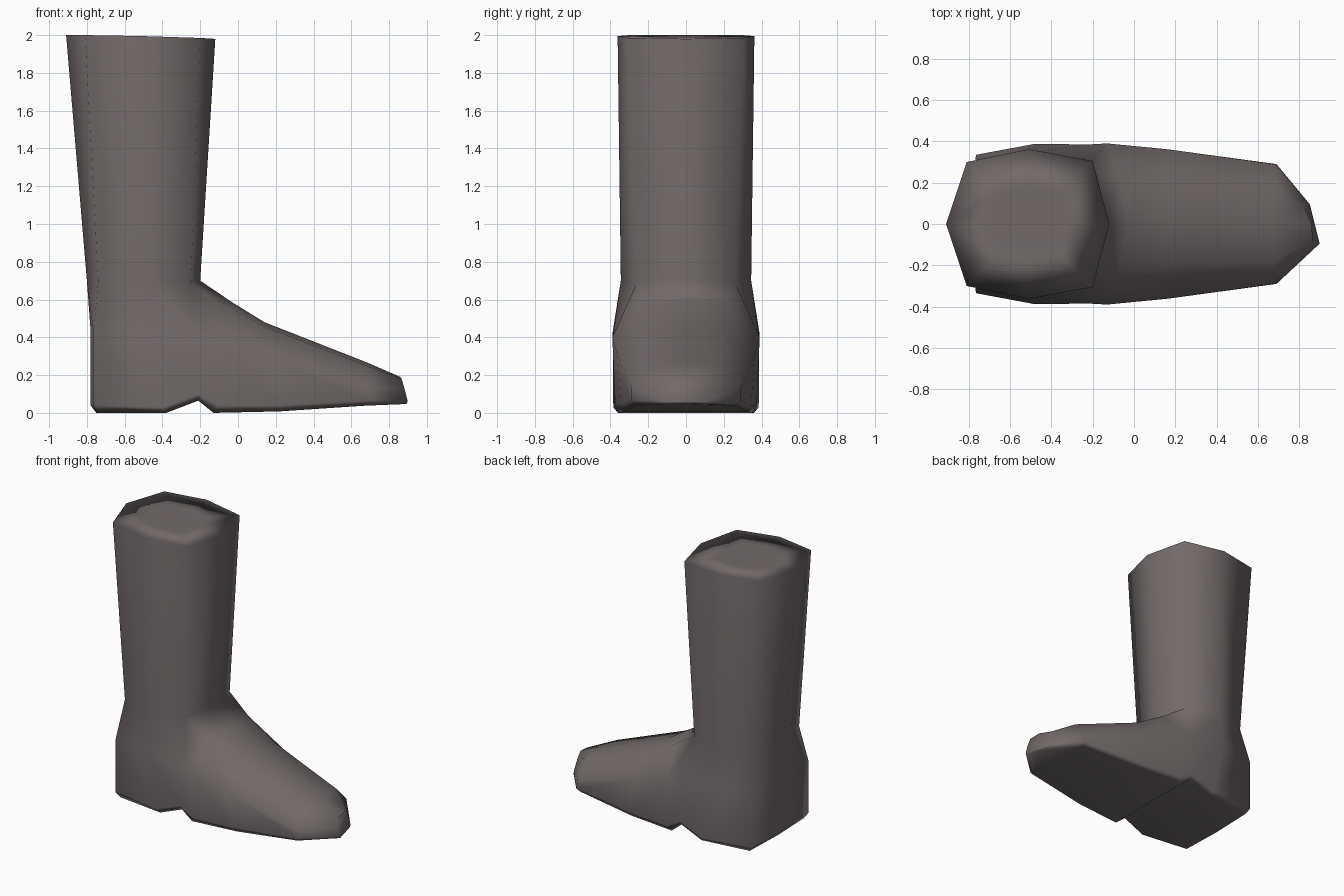
import bpy, bmesh

if "Cube" in bpy.data.objects:
    bpy.data.objects.remove(bpy.data.objects["Cube"])

leather = bpy.data.materials.new("dark taupe leather")
leather.diffuse_color = (0.17, 0.145, 0.142, 1)
leather.use_nodes = True
leather.node_tree.nodes["Principled BSDF"].inputs["Base Color"].default_value = leather.diffuse_color

bm = bmesh.new()
cache = {}


def vert(p):
    """Shared vertex for a position, so neighbouring strips are welded."""
    key = tuple(round(c, 4) for c in p)
    if key not in cache:
        cache[key] = bm.verts.new(key)
    return cache[key]


def face(points):
    vs = []
    for p in points:
        v = vert(p)
        if v not in vs:
            vs.append(v)
    if len(vs) > 2 and not bm.faces.get(vs):
        bm.faces.new(vs)


def strip(a, b, side):
    """Bridge two point rows on one side of the mirror plane."""
    flip = lambda p: (p[0], p[1] * side, p[2])
    for i in range(len(a) - 1):
        face([flip(p) for p in (a[i], a[i + 1], b[i + 1], b[i])])


# Foot half sections, heel to toe: ridge, shoulder, widest, sole rim, sole edge
foot = [
    [(-.80, 0, .70), (-.80, 0, .70), (-.78, 0, .43), (-.78, 0, .04), (-.75, 0, 0)],
    [(-.80, 0, .70), (-.74, .26, .70), (-.765, .335, .42), (-.765, .335, .04), (-.74, .315, 0)],
    [(-.50, 0, .70), (-.50, .345, .70), (-.48, .388, .43), (-.40, .385, .03), (-.38, .36, 0)],
    [(-.20, 0, .70), (-.25, .26, .69), (-.22, .385, .41), (-.21, .375, .10), (-.21, .35, .065)],
    [(-.03, 0, .585), (-.07, .22, .575), (-.13, .39, .40), (-.10, .375, .04), (-.13, .35, 0)],
    [(.14, 0, .48), (.14, .20, .455), (.16, .362, .30), (.22, .345, .04), (.22, .325, .008)],
    [(.68, 0, .268), (.68, .18, .25), (.68, .29, .14), (.69, .29, .065), (.67, .265, .038)],
    [(.86, 0, .19), (.845, .085, .18), (.86, .095, .12), (.875, .095, .06), (.87, .085, .047)],
]
for s in foot:
    s.append((s[-1][0], 0, s[-1][2]))

for side in (1, -1):
    for k in range(len(foot) - 1):
        start = 1 if k < 3 else 0          # leave the ankle open under the shaft
        strip(foot[k][start:], foot[k + 1][start:], side)

# Shaft and top cap, joined to the ankle ring
ankle = [foot[0][0], foot[1][1], foot[2][1], foot[3][1], foot[3][0]]
rim = [(-.91, 0, 2), (-.81, .30, 2), (-.51, .362, 1.995), (-.20, .305, 1.985), (-.12, 0, 1.98)]
centre = (-.51, 0, 1.99)
inner = [tuple(c + (q - c) * .5 for q, c in zip(p, centre)) for p in rim]
for side in (1, -1):
    strip(ankle, rim, side)
    strip(rim, inner, side)
    strip(inner, [centre] * 5, side)

# Toe end
bmesh.ops.holes_fill(bm, edges=[e for e in bm.edges if e.is_boundary], sides=0)

# Slightly skewed toe tip
for v in bm.verts:
    if v.co.x > .8:
        v.co.x -= v.co.y * .25

bmesh.ops.recalc_face_normals(bm, faces=bm.faces)
for f in bm.faces:
    f.smooth = True
mesh = bpy.data.meshes.new("boot")
bm.to_mesh(mesh)
bm.free()
mesh.materials.append(leather)
boot = bpy.data.objects.new("boot", mesh)
bpy.context.collection.objects.link(boot)
boot.modifiers.new("weighted normals", 'WEIGHTED_NORMAL')
